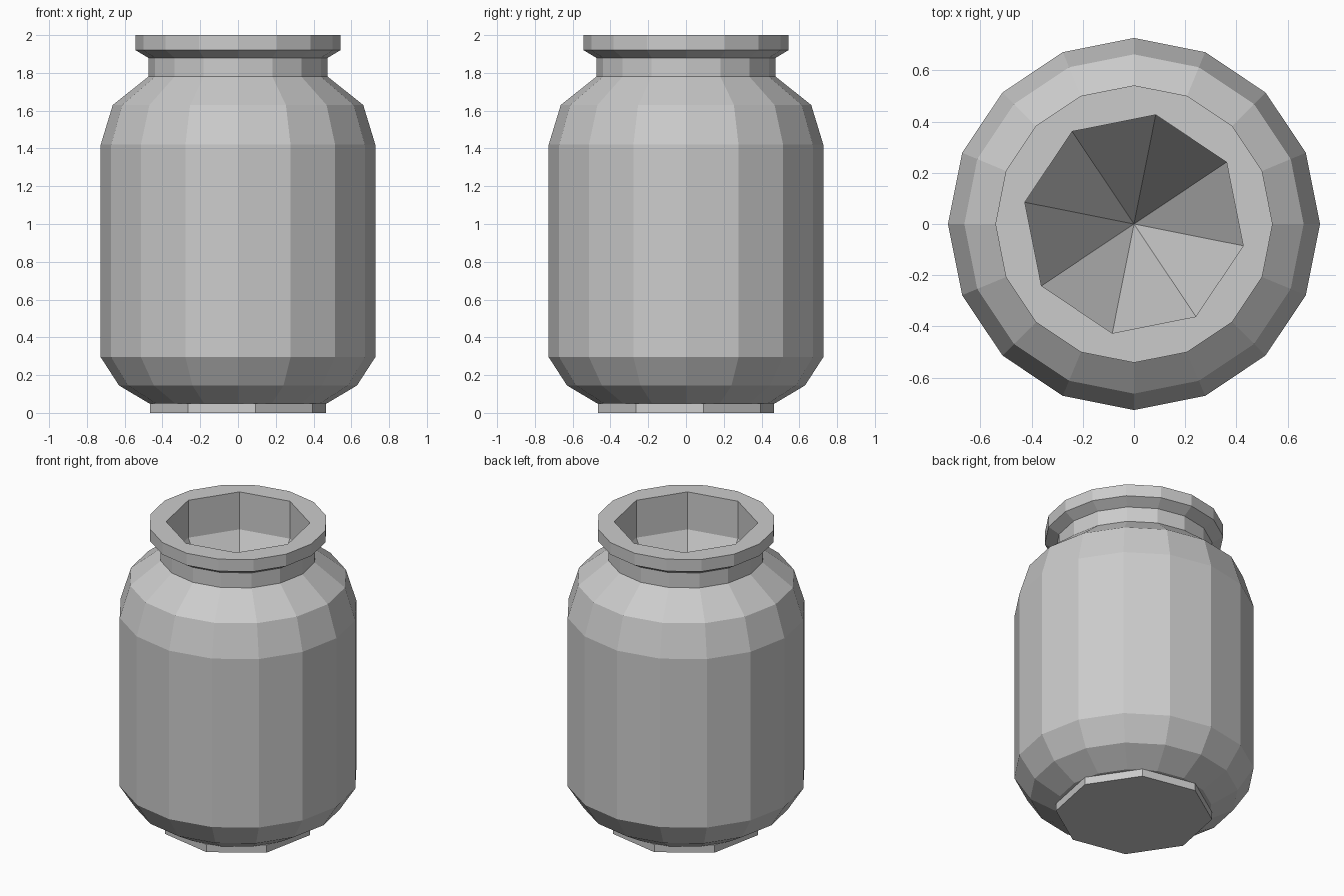
import bpy, bmesh, math

cube = bpy.data.objects.get("Cube")
if cube:
    bpy.data.objects.remove(cube, do_unlink=True)

grey = bpy.data.materials.new("plain grey")
grey.use_nodes = True
grey.diffuse_color = (0.6, 0.6, 0.6, 1)
grey.node_tree.nodes["Principled BSDF"].inputs["Base Color"].default_value = grey.diffuse_color


def ring(bm, sides, radius, z, turn=0):
    """Add one horizontal polygon of vertices."""
    angles = [turn + math.tau * i / sides for i in range(sides)]
    return [bm.verts.new((radius * math.cos(a), radius * math.sin(a), z)) for a in angles]


def bridge(bm, low, high):
    """Join two rings with quads."""
    n = len(low)
    for i in range(n):
        j = (i + 1) % n
        bm.faces.new((low[i], low[j], high[j], high[i]))


def finish(bm, name):
    bmesh.ops.recalc_face_normals(bm, faces=bm.faces)
    mesh = bpy.data.meshes.new(name)
    bm.to_mesh(mesh)
    bm.free()
    mesh.materials.append(grey)
    obj = bpy.data.objects.new(name, mesh)
    bpy.context.collection.objects.link(obj)


TWIST = math.pi / 16
HOLE = 0.435

# Jar body: sixteen-sided shell from base to rim, with an eight-sided well
profile = [(0.47, 0.05), (0.63, 0.145), (0.727, 0.295), (0.727, 1.42),
           (0.663, 1.63), (0.475, 1.78), (0.475, 1.88), (0.542, 1.92), (0.542, 2)]
bm = bmesh.new()
rings = [ring(bm, 16, r, z) for r, z in profile]
for low, high in zip(rings, rings[1:]):
    bridge(bm, low, high)
bm.faces.new(rings[0])

# Flat lip between the round rim and the mouth
mouth = ring(bm, 8, HOLE, 2, -TWIST)
rim = rings[-1]
for i in range(8):
    a, b, c = rim[2 * i - 1], rim[2 * i], rim[(2 * i + 1) % 16]
    m, n = mouth[i], mouth[(i + 1) % 8]
    bm.faces.new((a, b, m))
    bm.faces.new((b, c, n, m))

# Upright mouth wall and pointed inner floor
floor = ring(bm, 8, HOLE, 1.75, -TWIST)
bridge(bm, floor, mouth)
tip = bm.verts.new((0, 0, 0.92))
for i in range(8):
    bm.faces.new((floor[i], floor[(i + 1) % 8], tip))
finish(bm, "jar_body")

# Eight-sided foot under the body
bm = bmesh.new()
bottom, top = (ring(bm, 8, 0.475, z, TWIST) for z in (0, 0.05))
bridge(bm, bottom, top)
bm.faces.new(bottom)
bm.faces.new(top)
finish(bm, "foot")
